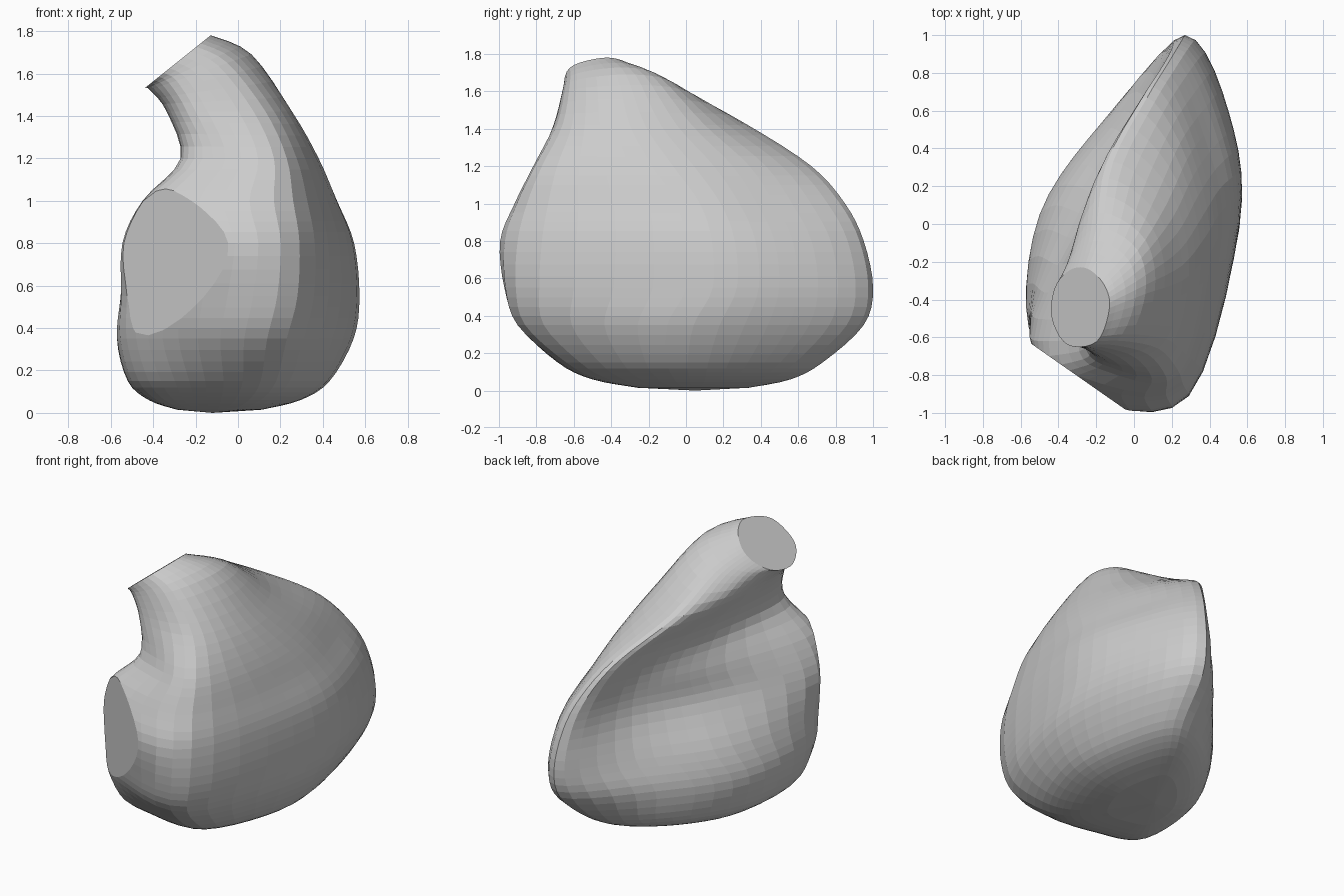
import bpy, bmesh, math
from mathutils import Vector

if "Cube" in bpy.data.objects:
    bpy.data.objects.remove(bpy.data.objects["Cube"])

# Cross-sections by height: front-left, front, front-right, right, back-right, back tip, inner back, inner left
SECTIONS = [
    (0.15, 0, [(-.50, -.49), (-.23, -.64), (.18, -.64), (.42, -.10), (.38, .42), (.22, .73), (-.14, .52), (-.46, .05)]),
    (0.35, 0, [(-.555, -.54), (-.28, -.78), (.23, -.86), (.53, -.10), (.48, .55), (.26, .95), (-.16, .55), (-.50, .05)]),
    (0.55, 0, [(-.55, -.56), (-.26, -.86), (.28, -.91), (.56, .00), (.50, .60), (.27, 1.0), (-.05, .60), (-.41, .10)]),
    (0.80, 0, [(-.545, -.61), (-.22, -.935), (.29, -.90), (.54, .00), (.46, .57), (.24, .95), (.02, .54), (-.26, .05)]),
    (1.00, 0, [(-.45, -.62), (-.27, -.845), (.26, -.85), (.465, -.05), (.37, .47), (.18, .85), (.01, .50), (-.20, .08)]),
    (1.20, 0, [(-.27, -.60), (-.12, -.76), (.23, -.77), (.38, -.18), (.28, .34), (.07, .67), (-.06, .42), (-.20, -.05)]),
    (1.42, 0, [(-.33, -.52), (-.20, -.69), (.13, -.66), (.255, -.30), (.17, .10), (-.11, .33), (-.25, .12), (-.31, -.20)]),
    (1.58, .35, [(-.41, -.50), (-.29, -.65), (-.05, -.62), (.06, -.37), (.02, -.14), (-.17, -.02), (-.30, -.11), (-.385, -.30)]),
]
AROUND, UP = 5, 4


def spline(a, b, c, d, t):
    return 0.5 * (2*b + (c - a)*t + (2*a - 5*b + 4*c - d)*t*t + (3*b - a - 3*c + d)*t**3)


rings = [[Vector((x, y, z + s*(x + .25))) for x, y in pts] for z, s, pts in SECTIONS]

# Rounded underside shrinking towards a pole
pole = Vector((-.12, .05, 0))
for k, z in ((.75, .06), (.42, .015)):
    rings.insert(0, [Vector((pole.x + (x - pole.x)*k, pole.y + (y - pole.y)*k, z))
                     for x, y in SECTIONS[0][2]])

# Tilted elliptical top opening
top = []
for deg in (195, 245, 305, 0, 35, 75, 110, 150):
    a = math.radians(deg)
    x = -.285 + .155*math.cos(a)
    top.append(Vector((x, -.445 + .215*math.sin(a), 1.655 + .8*(x + .285))))
rings.append(top)


def smooth_ring(r):
    n = len(r)
    return [spline(r[i-1], r[i], r[(i+1) % n], r[(i+2) % n], j/AROUND)
            for i in range(n) for j in range(AROUND)]


rings = [smooth_ring(r) for r in rings]
last = len(rings) - 1
dense = []
for i in range(last):
    quad = [rings[max(i-1, 0)], rings[i], rings[i+1], rings[min(i+2, last)]]
    for j in range(UP):
        dense.append([spline(*p, j/UP) for p in zip(*quad)])
dense.append(rings[-1])

# Skin the chamber
bm = bmesh.new()
loops = [[bm.verts.new(p) for p in r] for r in dense]
n = len(loops[0])
for lo, hi in zip(loops, loops[1:]):
    for i in range(n):
        bm.faces.new((lo[i], lo[(i+1) % n], hi[(i+1) % n], hi[i]))
base = bm.verts.new(pole)
for i in range(n):
    bm.faces.new((base, loops[0][(i+1) % n], loops[0][i]))
bm.faces.new(loops[-1])

# Flat round opening at the front left
cut = bmesh.ops.bisect_plane(bm, geom=bm.verts[:] + bm.edges[:] + bm.faces[:],
                             plane_co=(-.55, -.63, .75), plane_no=(-.573, -.82, 0),
                             clear_outer=True)
edges = [e for e in cut["geom_cut"] if isinstance(e, bmesh.types.BMEdge)]
bmesh.ops.holes_fill(bm, edges=edges, sides=0)
bmesh.ops.recalc_face_normals(bm, faces=bm.faces[:])

mesh = bpy.data.meshes.new("heart_chamber")
bm.to_mesh(mesh)
bm.free()
obj = bpy.data.objects.new("heart_chamber", mesh)
bpy.context.collection.objects.link(obj)
